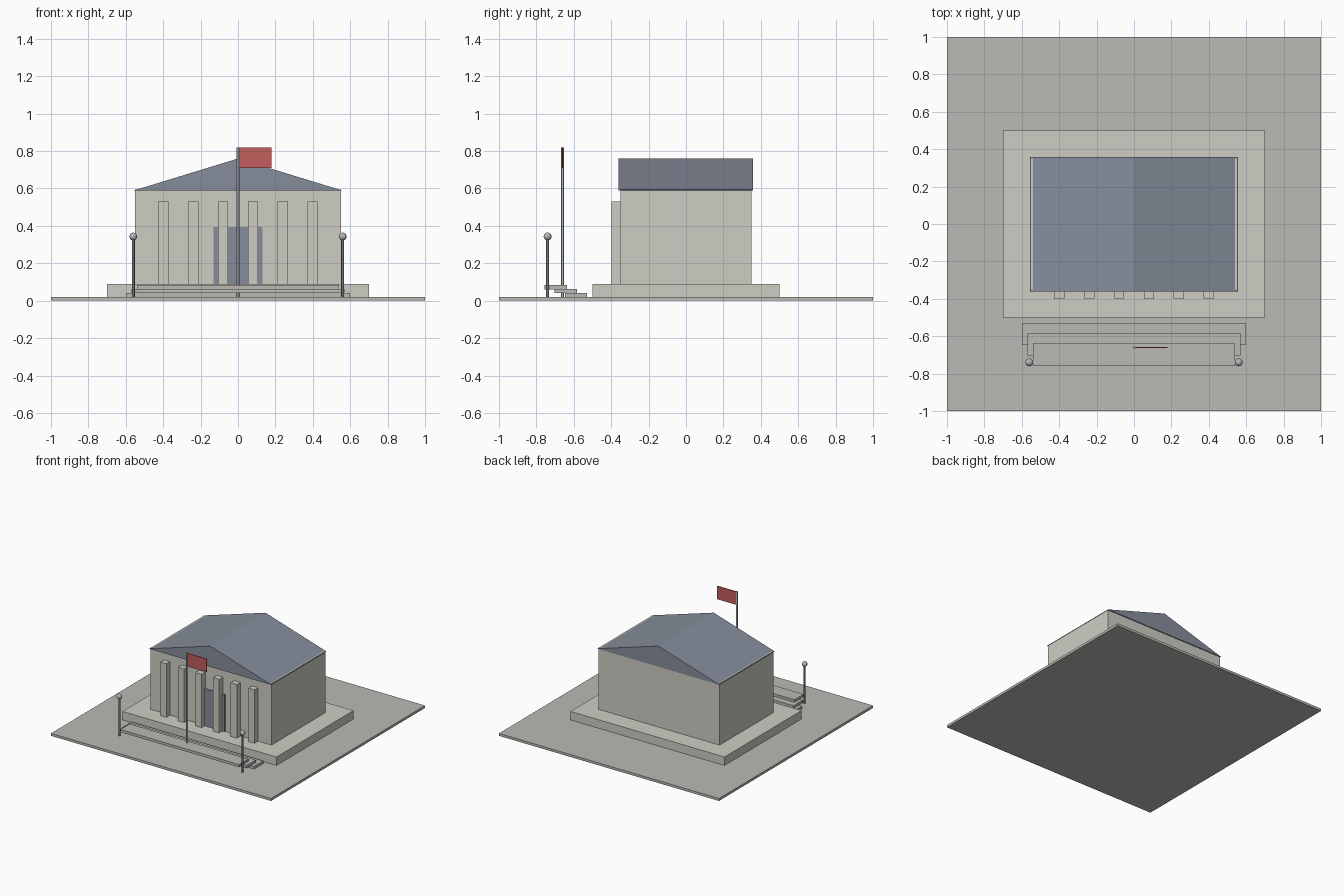
import bpy, bmesh
from mathutils import Matrix

if "Cube" in bpy.data.objects:
    bpy.data.objects.remove(bpy.data.objects["Cube"])


def material(name, rgb):
    m = bpy.data.materials.new(name)
    m.diffuse_color = (*rgb, 1)
    m.use_nodes = True
    m.node_tree.nodes["Principled BSDF"].inputs["Base Color"].default_value = m.diffuse_color
    return m


STONE = material("pale_stone", (0.62, 0.61, 0.55))
PAVING = material("paving", (0.50, 0.49, 0.46))
SLATE = material("slate_blue", (0.24, 0.27, 0.33))
METAL = material("dark_metal", (0.16, 0.17, 0.18))
STEEL = material("steel", (0.45, 0.47, 0.50))
RED = material("flag_red", (0.55, 0.11, 0.11))


def finish(name, bm, mat):
    bmesh.ops.recalc_face_normals(bm, faces=bm.faces)
    mesh = bpy.data.meshes.new(name)
    bm.to_mesh(mesh)
    bm.free()
    ob = bpy.data.objects.new(name, mesh)
    bpy.context.collection.objects.link(ob)
    if mat:
        mesh.materials.append(mat)
    return ob


def box(name, x, y, z, mat=None):
    """Box from (min, max) ranges on each axis."""
    bm = bmesh.new()
    centre = [(r[0] + r[1]) / 2 for r in (x, y, z)]
    size = [r[1] - r[0] for r in (x, y, z)]
    m = Matrix.Translation(centre) @ Matrix.Diagonal((*size, 1))
    bmesh.ops.create_cube(bm, size=1, matrix=m)
    return finish(name, bm, mat)


def smooth(ob, caps_flat=False):
    for p in ob.data.polygons:
        p.use_smooth = not (caps_flat and abs(p.normal.z) > 0.9)


def post(name, x, y, z, r, mat):
    bm = bmesh.new()
    bmesh.ops.create_cone(bm, cap_ends=True, segments=12, radius1=r, radius2=r,
                          depth=z[1] - z[0],
                          matrix=Matrix.Translation((x, y, (z[0] + z[1]) / 2)))
    smooth(finish(name, bm, mat), caps_flat=True)


# Paved square, plinth and hall
box("paved_square", (-1, 1), (-1, 1), (0, 0.02), PAVING)
box("plinth", (-0.70, 0.70), (-0.50, 0.50), (0.02, 0.09), STONE)
box("hall", (-0.55, 0.55), (-0.35, 0.35), (0.09, 0.595), STONE)

# Gabled roof: triangular profile extruded front to back
bm = bmesh.new()
profile = [bm.verts.new(p) for p in
           ((-0.555, -0.36, 0.59), (0.555, -0.36, 0.59), (0, -0.36, 0.76))]
face = bm.faces.new(profile)
ext = bmesh.ops.extrude_face_region(bm, geom=[face])["geom"]
bmesh.ops.translate(bm, vec=(0, 0.718, 0),
                    verts=[g for g in ext if isinstance(g, bmesh.types.BMVert)])
finish("gable_roof", bm, SLATE)

# Door and row of square columns
box("door", (-0.13, 0.13), (-0.358, -0.34), (0.09, 0.395), SLATE)
for i in range(6):
    cx = -0.40 + 0.16 * i
    box(f"column_{i + 1}", (cx - 0.0275, cx + 0.0275), (-0.398, -0.343),
        (0.09, 0.53), STONE)

# Three overlapping step slabs, rising and narrowing toward the front
for i in range(3):
    w, cy, z0 = 0.60 - 0.03 * i, -0.588 - 0.0545 * i, 0.02 + 0.0205 * i
    box(f"step_{i + 1}", (-w, w), (cy - 0.06, cy + 0.06), (z0, z0 + 0.022), PAVING)

# Lamps either side of the steps
for side, s in (("left", -1), ("right", 1)):
    post(f"{side}_lamp_post", s * 0.56, -0.74, (0.02, 0.335), 0.008, METAL)
    bm = bmesh.new()
    bmesh.ops.create_uvsphere(bm, u_segments=16, v_segments=10, radius=0.021,
                              matrix=Matrix.Translation((s * 0.56, -0.74, 0.343)))
    smooth(finish(f"{side}_lamp_globe", bm, STEEL))

# Flagpole and flag
post("flagpole", 0, -0.66, (0.02, 0.82), 0.007, STEEL)
box("flag", (0.004, 0.178), (-0.663, -0.657), (0.71, 0.818), RED)
